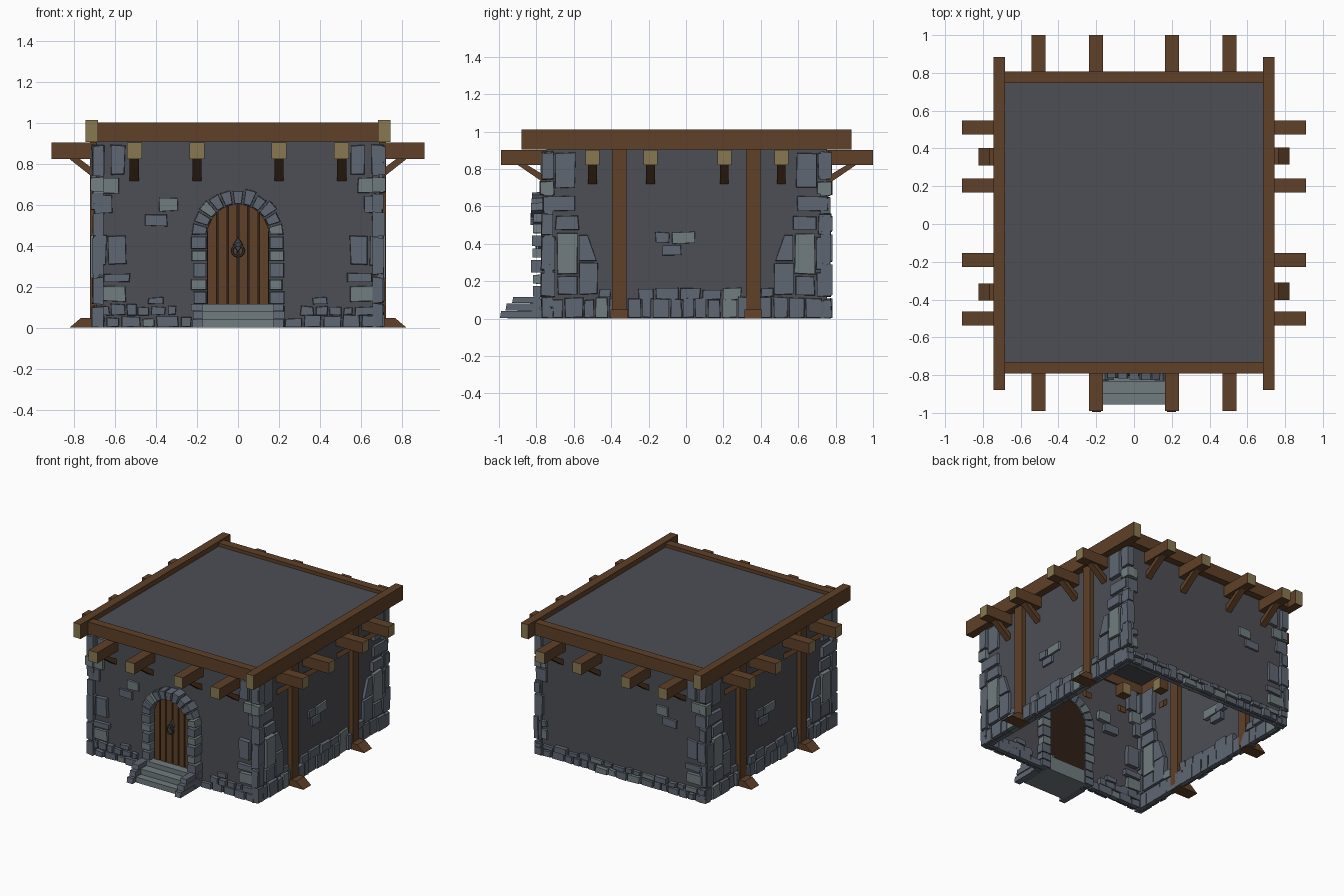
import bpy, bmesh, random
from math import sin, cos, pi, sqrt
from mathutils import Vector

if "Cube" in bpy.data.objects:
    bpy.data.objects.remove(bpy.data.objects["Cube"])

random.seed(7)
R = random.uniform


def material(name, rgb):
    m = bpy.data.materials.new(name)
    m.diffuse_color = (*rgb, 1)
    m.use_nodes = True
    m.node_tree.nodes["Principled BSDF"].inputs["Base Color"].default_value = m.diffuse_color
    return m


WALL = material("plaster", (0.075, 0.077, 0.09))
STONE = material("stone", (0.115, 0.135, 0.17))
PALE = material("pale_stone", (0.165, 0.20, 0.21))
WOOD = material("wood", (0.115, 0.052, 0.022))
END = material("end_grain", (0.25, 0.19, 0.085))
DARK = material("dark_wood", (0.03, 0.015, 0.008))
IRON = material("iron", (0.05, 0.058, 0.068))

# Wall frames: (along wall, outward, up) -> world
FRONT = lambda u, o, z: (u, -o, z)
RIGHT = lambda u, o, z: (o, u, z)
BACK = lambda u, o, z: (-u, o, z)
LEFT = lambda u, o, z: (-o, -u, z)


def loft(bm, a, b, mat=0, cap=None):
    """Solid between two matching loops; cap = material of the end faces."""
    va = [bm.verts.new(p) for p in a]
    vb = [bm.verts.new(p) for p in b]
    n = len(a)
    faces = [bm.faces.new(va), bm.faces.new(vb[::-1])]
    for f in faces:
        f.material_index = mat if cap is None else cap
    for i in range(n):
        f = bm.faces.new((va[i], vb[i], vb[(i + 1) % n], va[(i + 1) % n]))
        f.material_index = mat


def finish(bm, name, mats):
    bmesh.ops.recalc_face_normals(bm, faces=bm.faces)
    me = bpy.data.meshes.new(name)
    bm.to_mesh(me)
    bm.free()
    for m in mats:
        me.materials.append(m)
    ob = bpy.data.objects.new(name, me)
    bpy.context.collection.objects.link(ob)
    return ob


def prism(bm, F, profile, u0, u1, mat=0):
    """Extrude an (outward, z) profile along the wall."""
    loft(bm, [F(u0, o, z) for o, z in profile], [F(u1, o, z) for o, z in profile], mat)


def slab(bm, F, outline, o0, o1, mat=0, inset=0.0, cap=None):
    """Extrude a (u, z) outline outward, narrowing the outer face a little."""
    cu = sum(p[0] for p in outline) / len(outline)
    cz = sum(p[1] for p in outline) / len(outline)
    outer = []
    for u, z in outline:
        d = Vector((cu - u, cz - z)).normalized() * inset
        outer.append(F(u + d.x, o1, z + d.y))
    loft(bm, [F(u, o0, z) for u, z in outline], outer, mat, cap)


def rect(u0, u1, z0, z1, j=0.0):
    return [(u + R(-j, j), max(0, z + R(-j, j))) for u, z in
            ((u0, z0), (u1, z0), (u1, z1), (u0, z1))]


def stone(bm, F, d, u0, u1, z0, z1, mat=0, out=None):
    slab(bm, F, rect(u0, u1, z0, z1, 0.004), d - 0.035, d + (out or R(0.014, 0.03)), mat, 0.007)


def course(bm, F, d, a, b, z0, z1, wmin, wmax):
    """One row of irregular base stones."""
    u = a
    while u < b - 0.02:
        w = min(R(wmin, wmax), b - u)
        if b - u - w < 0.03:
            w = b - u
        stone(bm, F, d, u + 0.002, u + w - 0.002, z0, z1 + R(-0.012, 0.008), int(R(0, 1) > 0.85))
        u += w


# Wall shell with flat roof, open underneath
bm = bmesh.new()
lo = [bm.verts.new((x, y, 0)) for x, y in ((-.69, -.745), (.69, -.745), (.69, .755), (-.69, .755))]
hi = [bm.verts.new((v.co.x, v.co.y, 0.975)) for v in lo]
bm.faces.new(hi)
for i in range(4):
    bm.faces.new((lo[i], lo[(i + 1) % 4], hi[(i + 1) % 4], hi[i]))
finish(bm, "walls_and_roof", [WALL])

# Corner stones, base courses and scattered bricks
Q_FRONT = [(.65, .71, .745, .895, 0), (.55, .62, .745, .895, 0), (.58, .712, .655, .735, 1),
           (.61, .705, .555, .65, 0), (.655, .71, .46, .55, 0), (.545, .635, .305, .45, 0),
           (.64, .71, .30, .455, 0), (.525, .66, .22, .265, 0), (.545, .67, .125, .205, 1),
           (.675, .71, .12, .295, 0)]
Q_SIDE = [(.59, .70, .695, .89, 0), (.705, .775, .74, .89, 0), (.70, .78, .66, .735, 1),
          (.59, .765, .575, .655, 0), (.57, .70, .47, .55, 0), (.705, .775, .445, .565, 0),
          (.58, .69, .235, .46, 1), (.695, .775, .255, .44, 0), (.47, .575, .125, .30, 0),
          (.58, .69, .125, .23, 0), (.695, .775, .115, .25, 0)]
for name, F, d, quoins, side in (("front", FRONT, .745, Q_FRONT, 0), ("back", BACK, .755, Q_FRONT, 0),
                                 ("right", RIGHT, .69, Q_SIDE, 1), ("left", LEFT, .69, Q_SIDE, 1)):
    bm = bmesh.new()
    for s in (-1, 1):
        for a, b, z0, z1, m in quoins:
            if name == "back" and s < 0:
                a = max(a, .61)
                if b - a < .03:
                    continue
            stone(bm, F, d, min(s * a, s * b), max(s * a, s * b), z0, z1, m)
        if side:  # leaning wedge stone beside the corner
            slab(bm, F, [(s * .475, .305), (s * .575, .305), (s * .575, .45), (s * .525, .45)],
                 d - .035, d + .02, 0, .007)
    if side:
        course(bm, F, d, -.775, .775, 0, .112, .05, .11)
        course(bm, F, d, -.26, .30, .10, .165, .07, .14)
        course(bm, F, d, -.47, -.40, .115, .17, .06, .08)
        course(bm, F, d, .40, .47, .115, .17, .06, .08)
        for b in ((-.165, -.085, .40, .465, 0), (-.08, .055, .40, .465, 1), (-.13, -.02, .335, .392, 0)):
            stone(bm, F, d, *b, out=.014)
    elif name == "front":
        for a, b in ((-.71, -.225), (.225, .71)):
            course(bm, F, d, a, b, 0, .058, .06, .12)
        for a, b in ((-.71, -.30), (.30, .71)):
            course(bm, F, d, a, b, .06, .112, .05, .11)
        for s in (-1, 1):
            stone(bm, F, d, s * .40 - .04, s * .40 + .04, .112, .15, 0)
        for b in ((-.39, -.29, .565, .635, 1), (-.46, -.34, .495, .555, 0)):
            stone(bm, F, d, *b, out=.014)
    else:
        course(bm, F, d, -.71, .71, 0, .058, .05, .11)
        course(bm, F, d, -.71, .71, .06, .10, .06, .12)
        for b in ((.29, .39, .565, .635, 1), (.34, .46, .495, .555, 0)):
            stone(bm, F, d, *b, out=.014)
    finish(bm, name + "_stones", [STONE, PALE])

# Roof rim beams
for name, s in (("right", 1), ("left", -1)):
    bm = bmesh.new()
    ring = [(s * .683, .905), (s * .744, .905), (s * .744, 1.012), (s * .683, 1.012)]
    loft(bm, [(x, -.88, z) for x, z in ring], [(x, .885, z) for x, z in ring], 0, 1)
    finish(bm, name + "_rim_beam", [WOOD, END])
for name, F, o in (("front", FRONT, .731), ("back", BACK, .747)):
    bm = bmesh.new()
    prism(bm, F, [(o, .908), (o + .061, .908), (o + .061, 1.0), (o, 1.0)], -.685, .685)
    finish(bm, name + "_rim_beam", [WOOD])

# Joists with diagonal braces; posts with wedge feet on the long sides
for name, F, d, tip, us in (("front", FRONT, .745, .99, (-.505, -.2, .2, .505)),
                            ("back", BACK, .755, 1.0, (-.505, -.2, .2, .505)),
                            ("right", RIGHT, .69, .91, (-.5, -.19, .205, .51)),
                            ("left", LEFT, .69, .91, (-.51, -.205, .19, .5))):
    bm, br = bmesh.new(), bmesh.new()
    for u in us:
        slab(bm, F, rect(u - .037, u + .037, .822, .902), d - .07, tip, 0, 0, 1)
        prism(br, F, [(d - .03, .695), (tip - .085, .825), (tip - .135, .825), (d - .03, .74)],
              u - .023, u + .023)
    finish(bm, name + "_joists", [WOOD, END])
    finish(br, name + "_braces", [WOOD])
    if name in ("right", "left"):
        bm = bmesh.new()
        for u in (-.357, .36):
            prism(bm, F, [(.655, .03), (.722, .03), (.722, .906), (.655, .906)], u - .038, u + .038)
            prism(bm, F, [(.665, 0), (.822, 0), (.765, .048), (.665, .048)], u - .046, u + .046)
        finish(bm, name + "_posts", [WOOD])

# Door arch: jamb blocks and voussoirs
bm = bmesh.new()
CZ, RI, RO = .45, .152, .225
for s in (-1, 1):
    z = 0.0
    for i, h in enumerate((.055, .055, .07, .06, .08, .06, .07)):
        k = R(-.008, .008)
        a, b = sorted((s * RI, s * (RO + k)))
        slab(bm, FRONT, rect(a, b, z + .003, z + h - .003), .69, R(.815, .832), int(i in (3, 5)), .006)
        z += h
N = 11
for i in range(N):
    a0, a1 = pi * i / N + .018, pi * (i + 1) / N - .018
    ro = RO + R(-.006, .008)
    slab(bm, FRONT, [(RI * cos(a0), CZ + RI * sin(a0)), (ro * cos(a0), CZ + ro * sin(a0)),
                     (ro * cos(a1), CZ + ro * sin(a1)), (RI * cos(a1), CZ + RI * sin(a1))],
         .69, R(.815, .832), int(i in (0, 8)), .006)
finish(bm, "door_arch", [STONE, PALE])

# Door: dark backing and six planks cut to the arch
arc = [(RI * cos(pi * i / 12), CZ + RI * sin(pi * i / 12)) for i in range(13)]
bm = bmesh.new()
slab(bm, FRONT, [(-RI, .10), (RI, .10)] + arc, .70, .762)
finish(bm, "door_backing", [DARK])
bm = bmesh.new()
top = lambda u: CZ + sqrt(max(0, RI * RI - u * u))
for i in range(6):
    a, b = -RI + i * RI / 3 + .004, -RI + (i + 1) * RI / 3 - .004
    slab(bm, FRONT, [(a, .112), (b, .112), (b, top(b)), ((a + b) / 2, top((a + b) / 2)), (a, top(a))],
         .75, .775)
finish(bm, "door_planks", [WOOD])

# Door knocker
bm = bmesh.new()
slab(bm, FRONT, [(0, .365), (.027, .405), (0, .445), (-.027, .405)], .765, .79, 0, .006)
slab(bm, FRONT, [(.012 * cos(i * pi / 3), .405 + .012 * sin(i * pi / 3)) for i in range(6)], .785, .81)
finish(bm, "knocker_plate", [IRON])
bpy.ops.mesh.primitive_torus_add(major_segments=12, minor_segments=6, major_radius=.028,
                                 minor_radius=.006, location=(0, -.80, .376), rotation=(pi / 2, 0, 0))
bpy.context.object.name = "knocker_ring"
bpy.context.object.data.materials.append(IRON)

# Entrance steps between stepped side blocks
bm = bmesh.new()
for z0, z1, tread, cheek in ((0, .04, .955, .995), (.04, .08, .90, .965), (.08, .115, .835, .93)):
    prism(bm, FRONT, [(.70, z0), (tread, z0), (tread, z1), (.70, z1)], -.172, .172, 1)
    for s in (-1, 1):
        a, b = sorted((s * .174, s * (.225 + R(-.005, .005))))
        prism(bm, FRONT, [(.78, z0 + .002), (cheek, z0 + .002), (cheek - .006, z1), (.78, z1)], a, b, 0)
finish(bm, "entrance_steps", [STONE, PALE])
